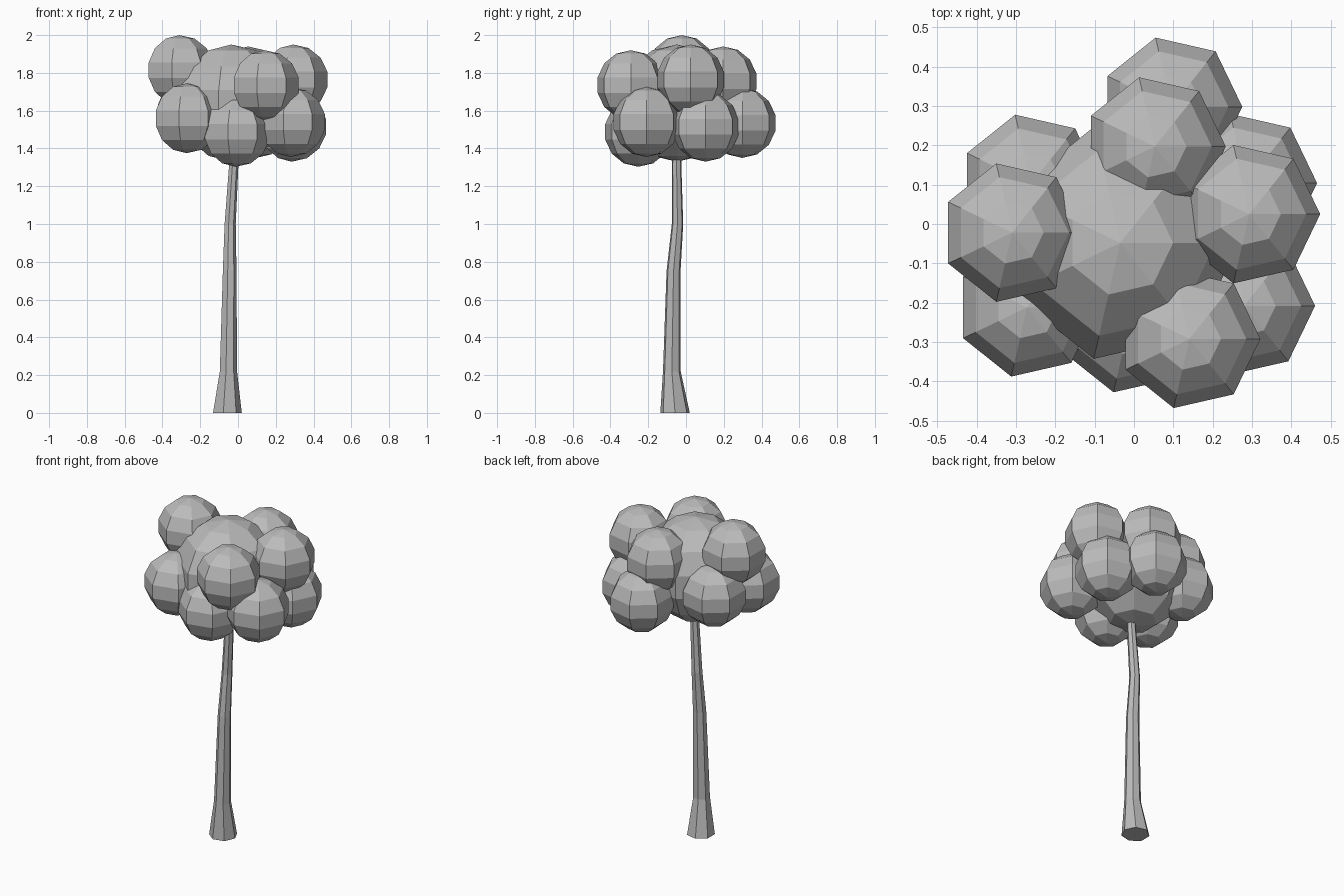
import bpy
import bmesh
from math import sin, cos, pi
from mathutils import Vector

SIDES = 7
RINGS = 7

cube = bpy.data.objects.get("Cube")
if cube:
    bpy.data.objects.remove(cube, do_unlink=True)

# One plain grey for the whole tree
grey = bpy.data.materials.new("matte_grey")
grey.use_nodes = True
colour = (0.5, 0.5, 0.5, 1)
grey.diffuse_color = colour
grey.node_tree.nodes["Principled BSDF"].inputs["Base Color"].default_value = colour


def loft(name, sections):
    """Join seven-sided horizontal sections, each given as (centre, radius)."""
    bm = bmesh.new()
    rings = []
    for centre, radius in sections:
        rings.append([
            bm.verts.new(Vector(centre) + radius * Vector(
                (cos(2 * pi * i / SIDES), sin(2 * pi * i / SIDES), 0)))
            for i in range(SIDES)])
    for low, high in zip(rings, rings[1:]):
        for i in range(SIDES):
            j = (i + 1) % SIDES
            bm.faces.new((low[i], low[j], high[j], high[i]))
    bm.faces.new(rings[0][::-1])
    bm.faces.new(rings[-1])
    # Sections of zero radius collapse into poles
    bmesh.ops.remove_doubles(bm, verts=bm.verts, dist=0.0001)
    bmesh.ops.recalc_face_normals(bm, faces=bm.faces)
    mesh = bpy.data.meshes.new(name)
    bm.to_mesh(mesh)
    bm.free()
    mesh.materials.append(grey)
    obj = bpy.data.objects.new(name, mesh)
    bpy.context.collection.objects.link(obj)
    return obj


def leaf_ball(name, x, y, z, radius=0.185):
    sections = []
    for k in range(RINGS + 1):
        angle = pi * k / RINGS
        sections.append(((x, y, z - radius * cos(angle)), radius * sin(angle)))
    return loft(name, sections)


# Trunk: flared foot, slight bend, narrow top hidden in the crown
loft("trunk", [
    ((-0.060, -0.058, 0.00), 0.080),
    ((-0.053, -0.075, 0.22), 0.048),
    ((-0.046, -0.066, 0.75), 0.038),
    ((-0.043, -0.045, 1.00), 0.031),
    ((-0.024, -0.050, 1.31), 0.026),
    ((-0.020, -0.050, 1.45), 0.024),
])

# Large middle ball of the crown
leaf_ball("crown_core", -0.035, -0.048, 1.64, 0.31)

# Upper balls
leaf_ball("upper_right_ball", -0.31, -0.022, 1.815)
leaf_ball("upper_front_ball", 0.141, -0.292, 1.735)
leaf_ball("upper_left_ball", 0.293, 0.025, 1.765)
leaf_ball("upper_back_ball", 0.053, 0.197, 1.755)

# Lower balls
leaf_ball("lower_back_ball", 0.095, 0.298, 1.535)
leaf_ball("lower_back_left_ball", 0.285, 0.104, 1.515)
leaf_ball("lower_front_left_ball", 0.28, -0.208, 1.54)
leaf_ball("lower_front_ball", -0.012, -0.252, 1.488)
leaf_ball("lower_front_right_ball", -0.272, -0.212, 1.56)
leaf_ball("lower_back_right_ball", -0.262, 0.102, 1.59)
